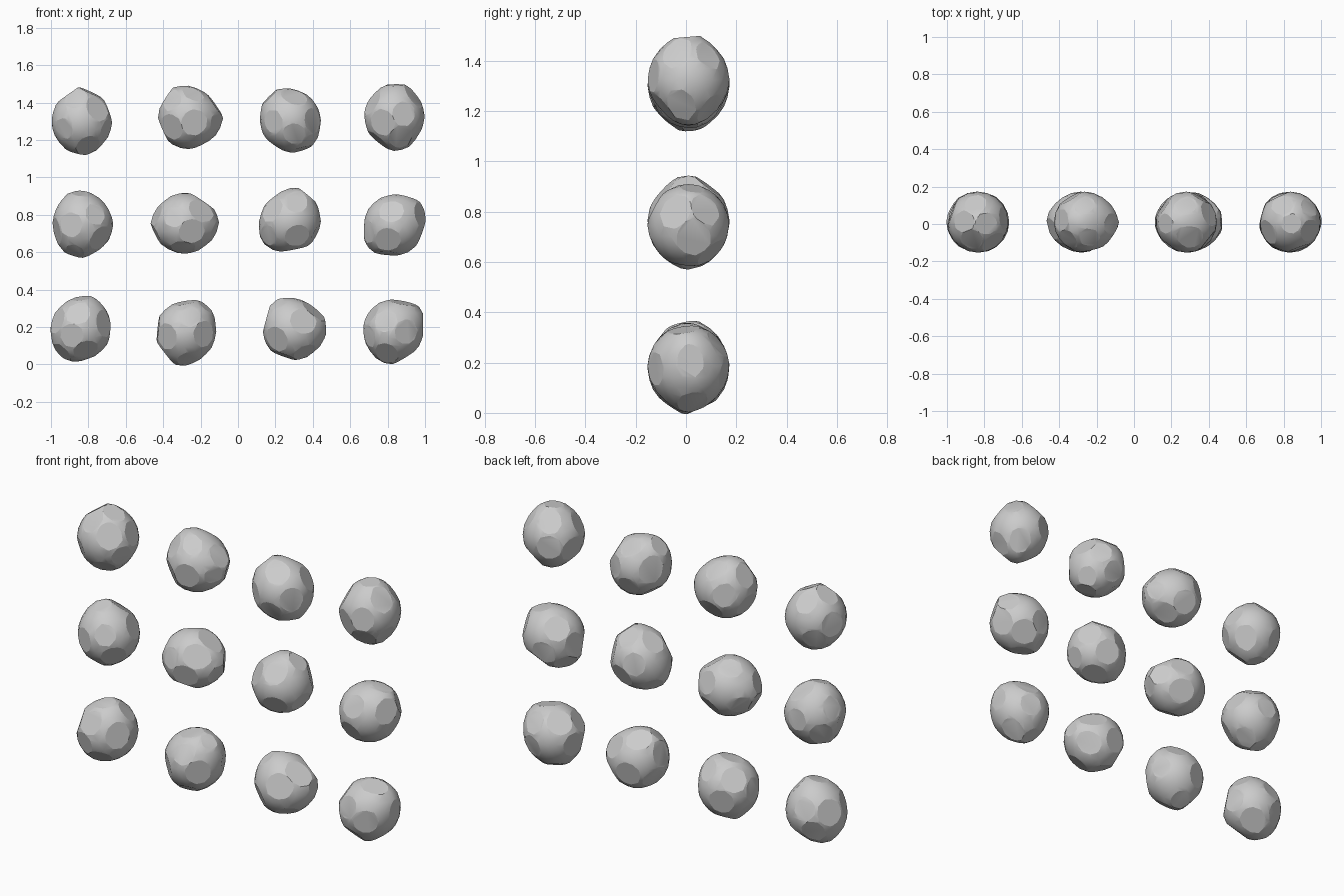
import bpy, bmesh, random
from math import cos, sin, radians
from mathutils import Vector

if "Cube" in bpy.data.objects:
    bpy.data.objects.remove(bpy.data.objects["Cube"])

random.seed(7)


def scatter(count, gap):
    """Random directions kept at least gap degrees apart."""
    dirs, tries = [], 0
    while len(dirs) < count and tries < 3000:
        tries += 1
        d = Vector([random.gauss(0, 1) for _ in range(3)]).normalized()
        if all(d.dot(o) < cos(radians(gap)) for o in dirs):
            dirs.append(d)
    return dirs


def rock(name, x, z, peaks):
    """Ball bulging toward two corners of its front outline, chiselled by flat cuts."""
    tips = [Vector((cos(radians(a)), 0, sin(radians(a)))) for a in peaks]

    def radius(d):
        return 0.163 + 0.022 * sum(max(0, d.dot(t)) ** 6 for t in tips)

    bm = bmesh.new()
    bmesh.ops.create_icosphere(bm, subdivisions=3, radius=1)
    for v in bm.verts:
        d = v.co.normalized()
        v.co = d * radius(d)
    for n in scatter(13, 44):
        # keep the outline corners: cut less deeply when aimed at one
        depth = random.uniform(0.89, 0.93) * 0.163
        depth += 0.022 * sum(max(0, n.dot(t)) ** 4 for t in tips)
        bmesh.ops.bisect_plane(
            bm, geom=bm.verts[:] + bm.edges[:] + bm.faces[:], dist=1e-5,
            plane_co=n * depth, plane_no=n, clear_outer=True)
        rim = [e for e in bm.edges if e.is_boundary]
        if rim:
            bmesh.ops.holes_fill(bm, edges=rim, sides=0)
    bmesh.ops.remove_doubles(bm, verts=bm.verts[:], dist=0.002)
    bmesh.ops.recalc_face_normals(bm, faces=bm.faces[:])
    me = bpy.data.meshes.new(name)
    bm.to_mesh(me)
    bm.free()
    ob = bpy.data.objects.new(name, me)
    bpy.context.collection.objects.link(ob)
    ob.location = (x, 0.01, z)
    return ob


# centre x, centre z and the two outline corner angles, row by row
rows = {
    "bottom": [(-.84, .19, (72, -120)), (-.28, .175, (-103, 55)),
               (.295, .185, (7, 122)), (.83, .185, (40, -100))],
    "middle": [(-.83, .75, (105, -106)), (-.285, .755, (0, 185)),
               (.28, .765, (-140, 70)), (.835, .745, (40, -135))],
    "top": [(-.835, 1.3, (95, -90)), (-.265, 1.315, (115, 0)),
            (.28, 1.305, (125, -60)), (.835, 1.325, (83, -80))],
}
for row, items in rows.items():
    for i, (x, z, peaks) in enumerate(items, 1):
        rock(f"rock_{row}_{i}", x, z, peaks).select_set(True)

# smooth bulges, sharp chisel edges
bpy.context.view_layer.objects.active = bpy.context.selected_objects[0]
bpy.ops.object.shade_smooth_by_angle(angle=0.3)
